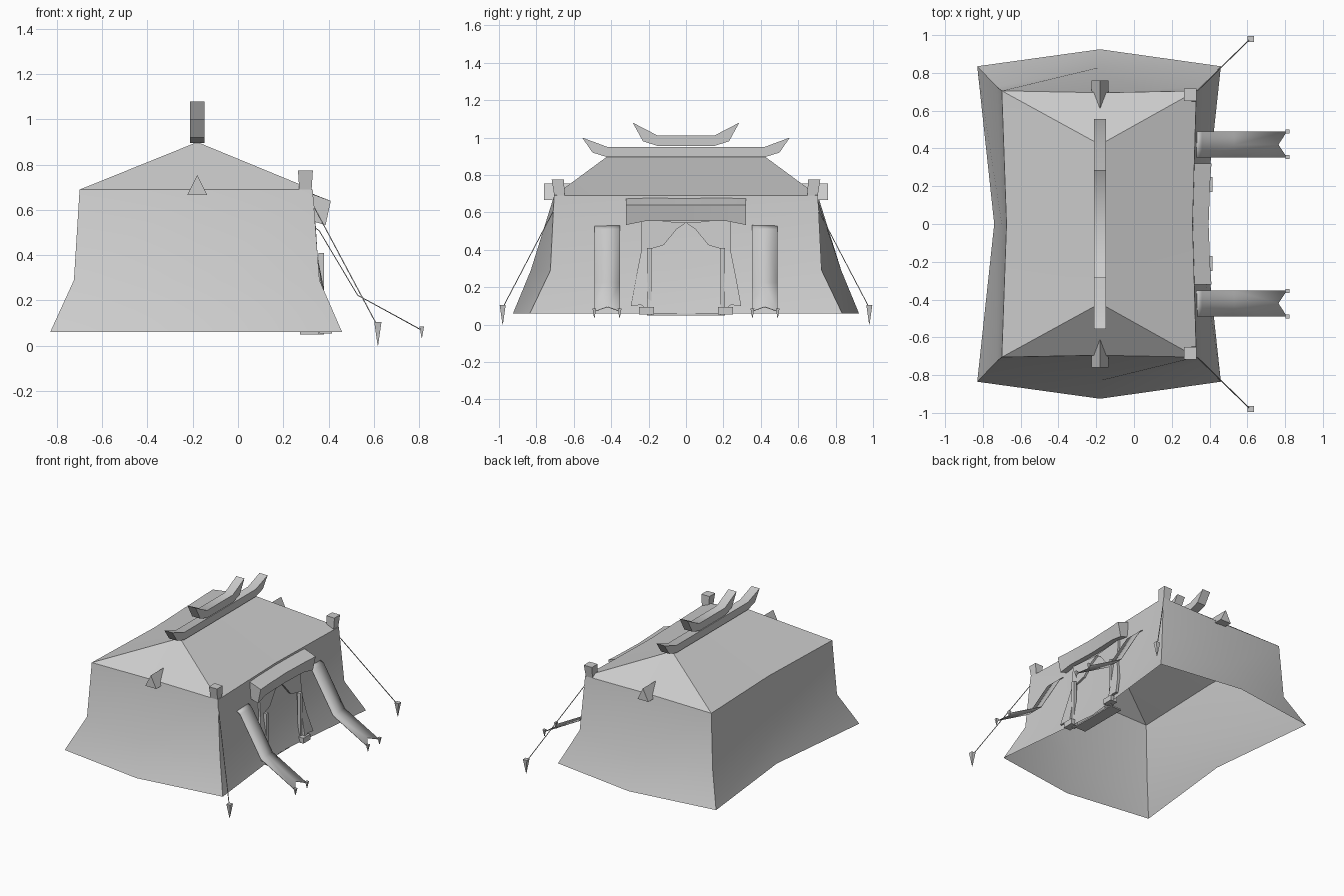
import bpy, bmesh, math
from mathutils import Vector

cube = bpy.data.objects.get("Cube")
if cube:
    bpy.data.objects.remove(cube)

canvas = bpy.data.materials.new("grey_canvas")
canvas.use_nodes = True
colour = (0.6, 0.6, 0.6, 1)
canvas.diffuse_color = colour
canvas.node_tree.nodes["Principled BSDF"].inputs["Base Color"].default_value = colour


def make(name, verts, faces, angle=38, closed=True):
    bm = bmesh.new()
    vs = [bm.verts.new(v) for v in verts]
    for f in faces:
        bm.faces.new([vs[i] for i in f])
    if closed:
        bmesh.ops.recalc_face_normals(bm, faces=bm.faces)
    mesh = bpy.data.meshes.new(name)
    bm.to_mesh(mesh)
    bm.free()
    mesh.materials.append(canvas)
    mesh.polygons.foreach_set("use_smooth", [True] * len(mesh.polygons))
    mesh.set_sharp_from_angle(angle=math.radians(angle))
    obj = bpy.data.objects.new(name, mesh)
    bpy.context.collection.objects.link(obj)
    return obj


def loft(name, sections, angle=30):
    """Skin equal-length closed sections and cap both ends."""
    n, m = len(sections[0]), len(sections)
    faces = [(s * n + i, s * n + (i + 1) % n, (s + 1) * n + (i + 1) % n, (s + 1) * n + i)
             for s in range(m - 1) for i in range(n)]
    faces += [tuple(range(n)), tuple(range((m - 1) * n, m * n))]
    return make(name, [p for s in sections for p in s], faces, angle)


def square(x, y, z, h):
    return [(x - h, y - h, z), (x + h, y - h, z), (x + h, y + h, z), (x - h, y + h, z)]


def box(name, x0, x1, y0, y1, z0, z1):
    ring = [(x0, y0), (x1, y0), (x1, y1), (x0, y1)]
    return loft(name, [[(x, y, z) for x, y in ring] for z in (z0, z1)])


def stake(name, x, y, top, bottom, h):
    return loft(name, [square(x, y, bottom, 0.001), square(x, y, top, h)])


def rope(name, a, b, r=0.003):
    a, b = Vector(a), Vector(b)
    d = (b - a).normalized()
    u = d.orthogonal().normalized()
    w = d.cross(u)
    ring = [(u * math.cos(t) + w * math.sin(t)) * r for t in (i * math.pi / 2 for i in range(4))]
    return loft(name, [[p + c for c in ring] for p in (a, b)])


CX = -0.18

# Tent body: three eight-point rings with pinched sides and bulging ends
def ring(z, left, left_mid, right, right_mid, y, y_end):
    return [(right, -y, z), (right_mid, 0, z), (right, y, z), (CX, y_end, z),
            (left, y, z), (left_mid, 0, z), (left, -y, z), (CX, -y_end, z)]

verts = (ring(0.06, -0.83, -0.74, 0.46, 0.37, 0.835, 0.925)
         + ring(0.29, -0.725, -0.70, 0.36, 0.335, 0.725, 0.83)
         + ring(0.69, -0.70, -0.675, 0.33, 0.31, 0.705, 0.695)
         + [(CX, -0.42, 0.9), (CX, 0.42, 0.9)])
faces = [(r * 8 + i, r * 8 + (i + 1) % 8, r * 8 + 8 + (i + 1) % 8, r * 8 + 8 + i)
         for r in range(2) for i in range(8)]
A, B = 24, 25
faces += [(16, 17, A), (17, B, A), (17, 18, B), (18, 19, B), (19, 20, B),
          (20, 21, B), (21, A, B), (21, 22, A), (22, 23, A), (23, 16, A)]
make("tent_body", verts, faces, closed=False)

# Two upturned ridge beams
def beam(name, z, flat, rise):
    half = [(flat, z), (flat + 0.08, z + 0.025), (flat + 0.135, z + 0.025 + rise),
            (flat, z + 0.055)]
    pts = half + [(-y, zz) for y, zz in reversed(half)]
    # stations along the length keep the skin planar
    low = [(-p[0], p[1]) for p in reversed(half[:2])] + half[:2]
    high = [(-half[2][0], half[2][1]), (-half[3][0], half[3][1]), half[3], half[2]]
    secs = [[(CX - 0.033, a[0], a[1]), (CX + 0.033, a[0], a[1]),
             (CX + 0.033, b[0], b[1]), (CX - 0.033, b[0], b[1])] for a, b in zip(low, high)]
    return loft(name, secs)

beam("lower_ridge_beam", 0.895, 0.42, 0.08)
beam("upper_ridge_beam", 0.955, 0.15, 0.10)

# Awning above the entrance, following the wall's slight bend
awning = []
for y, lift, inset in ((-0.32, 0, 0), (-0.22, 0.02, 0.007), (0, 0.02, 0.015),
                       (0.22, 0.02, 0.007), (0.32, 0, 0)):
    awning.append([(0.315 - inset, y, 0.675 + lift / 4), (0.41 - inset, y, 0.64),
                   (0.387 - inset, y, 0.533 + lift), (0.33 - inset, y, 0.55 + lift)])
loft("awning", awning)

# Height-dependent position of the entrance plane
def wall_x(y, z):
    bend = abs(y) / 0.8
    if z < 0.29:
        t = (z - 0.06) / 0.23
        return (0.37 + 0.09 * bend) * (1 - t) + (0.335 + 0.025 * bend) * t
    return 0.335 + 0.025 * bend - 0.025 * (z - 0.29) / 0.4

def drape(name, outline, out):
    secs = [[(wall_x(y, z) + o, y, z) for y, z in outline] for o in (-0.004, out)]
    return loft(name, secs)

for s, side in ((1, "left"), (-1, "right")):
    # Curtain pulled aside above the doorway, and its hanging tail
    drape(side + "_curtain_top", [(0, 0.545), (s * 0.05, 0.51), (s * 0.12, 0.425),
                                  (s * 0.205, 0.40), (s * 0.24, 0.39), (s * 0.24, 0.56)], 0.016)
    drape(side + "_curtain_tail", [(s * 0.205, 0.40), (s * 0.205, 0.08), (s * 0.24, 0.105),
                                   (s * 0.295, 0.10), (s * 0.27, 0.24), (s * 0.24, 0.39)], 0.016)
    # Door post and foot
    box(side + "_door_post", 0.355, 0.38, *sorted((s * 0.185, s * 0.208)), 0.05, 0.41)
    box(side + "_post_foot", 0.36, 0.415, *sorted((s * 0.17, s * 0.25)), 0.055, 0.095)

    # Corner finial on the eave
    loft(side + "_corner_finial", [square(0.298, s * 0.675, 0.67, 0.026),
                                   square(0.298, s * 0.685, 0.775, 0.033)])

    # Triangular vent in the hipped end
    loft(side + "_roof_vent", [[(CX - 0.044, s * y, 0.667), (CX + 0.044, s * y, 0.667),
                                (CX, s * y, 0.755)] for y in (0.76, 0.58)])

    # Guy rope and stake
    rope(side + "_guy_rope", (0.33, s * 0.70, 0.625), (0.615, s * 0.98, 0.09))
    stake(side + "_guy_stake", 0.618, s * 0.98, 0.105, 0.0, 0.016)

    # Swallow-tailed banner staked to the ground
    rows = [(0.325, 0.535), (0.36, 0.51), (0.53, 0.225), (0.81, 0.072)]
    pts = []
    for i, (x, z) in enumerate(rows):
        notch = 0.045 if i == 3 else 0
        pts += [(x, s * 0.352, z), (x - notch, s * 0.42, z + notch * 0.55), (x, s * 0.49, z)]
    quads = [(i * 3 + j, i * 3 + j + 1, i * 3 + j + 4, i * 3 + j + 3)
             for i in range(3) for j in range(2)]
    cloth = make(side + "_banner", pts, quads, 45)
    thick = cloth.modifiers.new("thickness", "SOLIDIFY")
    thick.thickness = 0.004
    for y, place in ((0.355, "inner"), (0.49, "outer")):
        stake(side + "_" + place + "_banner_stake", 0.812, s * y, 0.085, 0.035, 0.01)

# Door sill
box("door_sill", 0.275, 0.367, -0.19, 0.19, 0.05, 0.06)
